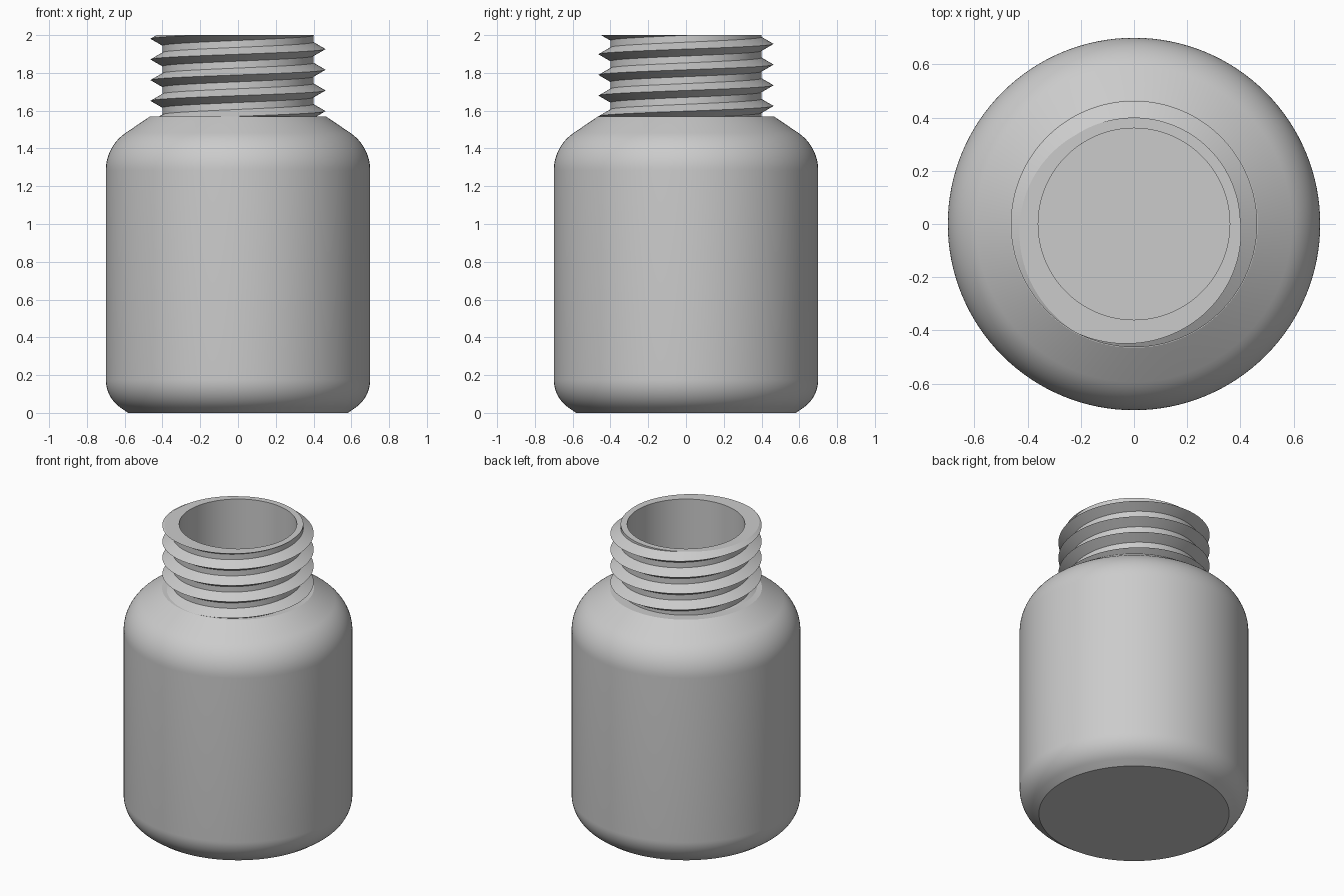
import bpy
import bmesh
from math import sin, cos, tan, pi, radians, atan2
from mathutils import Vector, Matrix

cube = bpy.data.objects.get("Cube")
if cube:
    bpy.data.objects.remove(cube, do_unlink=True)

SEGMENTS = 128
BODY_R, MOUTH_R, WALL = 0.70, 0.36, 0.04
SHOULDER_Z, TOP_Z = 1.57, 2.0
ROOT_R, CREST_R = 0.40, 0.463
PITCH, HALF = 0.1095, 0.0365   # thread rise per turn, half height of a ridge
CREST_Z = 1.926                # crest height at +x

grey = bpy.data.materials.new("light grey plastic")
grey.use_nodes = True
COLOUR = (0.6, 0.6, 0.6, 1)
grey.diffuse_color = COLOUR
grey.node_tree.nodes["Principled BSDF"].inputs["Base Color"].default_value = COLOUR


def finish(bm, name):
    """Turn a bmesh into a smooth object with sharp corners."""
    bmesh.ops.remove_doubles(bm, verts=bm.verts[:], dist=1e-5)
    bmesh.ops.recalc_face_normals(bm, faces=bm.faces[:])
    mesh = bpy.data.meshes.new(name)
    bm.to_mesh(mesh)
    bm.free()
    mesh.materials.append(grey)
    obj = bpy.data.objects.new(name, mesh)
    bpy.context.collection.objects.link(obj)
    bpy.ops.object.select_all(action='DESELECT')
    obj.select_set(True)
    bpy.context.view_layer.objects.active = obj
    bpy.ops.object.shade_smooth_by_angle(angle=radians(28))
    return obj


def fillet(a, corner, b, radius, steps=12):
    """Points of an arc rounding the corner between a and b."""
    a, corner, b = Vector(a), Vector(corner), Vector(b)
    u, v = (a - corner).normalized(), (b - corner).normalized()
    half = u.angle(v) / 2
    centre = corner + (u + v).normalized() * radius / sin(half)
    start = corner + u * radius / tan(half) - centre
    end = corner + v * radius / tan(half) - centre
    sweep = end.angle_signed(start)
    return [centre + Matrix.Rotation(sweep * i / steps, 2) @ start
            for i in range(steps + 1)]


# Body: outer wall, flat shoulder ledge and hollow inside, revolved
def wall(inset):
    """Base and shoulder curves of the wall, moved inwards by inset."""
    r, mid = BODY_R - inset, 0.7
    low, high = inset, SHOULDER_Z - inset
    base_r = 0.582 - inset * 0.7
    neck_r = 0.465 if inset == 0 else MOUTH_R
    base = (base_r, low)
    neck = (neck_r, high)
    low_corner = (r, low + (r - base_r) * 0.7)
    high_corner = (r, high - (r - neck_r) * 0.675)
    return ([base] + fillet(base, low_corner, (r, mid), 0.18)
            + fillet((r, mid), high_corner, neck, 0.24 - inset) + [neck])


profile = ([(0, 0)] + wall(0) + [(MOUTH_R, SHOULDER_Z)]
           + wall(WALL)[::-1] + [(0, WALL)])
bm = bmesh.new()
points = [bm.verts.new((r, 0, z)) for r, z in profile]
edges = [bm.edges.new(pair) for pair in zip(points, points[1:])]
bmesh.ops.spin(bm, geom=points + edges, cent=(0, 0, 0), axis=(0, 0, 1),
               angle=2 * pi, steps=SEGMENTS, use_merge=True)
finish(bm, "bottle_body")

# Neck: a helical strip whose turns join into one threaded wall
bm = bmesh.new()
section = [(ROOT_R, -HALF), (CREST_R, 0), (ROOT_R, HALF), (ROOT_R, PITCH - HALF)]
previous = None
for i in range(-5 * SEGMENTS, 2 * SEGMENTS + 1):
    turn = i / SEGMENTS
    angle = 2 * pi * turn
    row = [bm.verts.new((r * cos(angle), r * sin(angle), CREST_Z + PITCH * turn + dz))
           for r, dz in section]
    if previous:
        for j in range(len(section) - 1):
            bm.faces.new((previous[j], row[j], row[j + 1], previous[j + 1]))
    previous = row
bmesh.ops.remove_doubles(bm, verts=bm.verts[:], dist=1e-4)

# Trim the thread flat at the ledge and at the rim
for height, direction in ((SHOULDER_Z, -1), (TOP_Z, 1)):
    bmesh.ops.bisect_plane(bm, geom=bm.verts[:] + bm.edges[:] + bm.faces[:],
                           plane_co=(0, 0, height), plane_no=(0, 0, direction),
                           clear_outer=True)

# Rim and mouth wall, extruded from the trimmed edge
rim = [e for e in bm.edges if e.is_boundary
       and all(abs(v.co.z - TOP_Z) < 1e-4 for v in e.verts)]
for z in (TOP_Z, SHOULDER_Z):
    new = bmesh.ops.extrude_edge_only(bm, edges=rim)["geom"]
    for v in (g for g in new if isinstance(g, bmesh.types.BMVert)):
        angle = atan2(v.co.y, v.co.x)
        v.co = (MOUTH_R * cos(angle), MOUTH_R * sin(angle), z)
    rim = [g for g in new if isinstance(g, bmesh.types.BMEdge) and g.is_boundary]
finish(bm, "threaded_neck")
